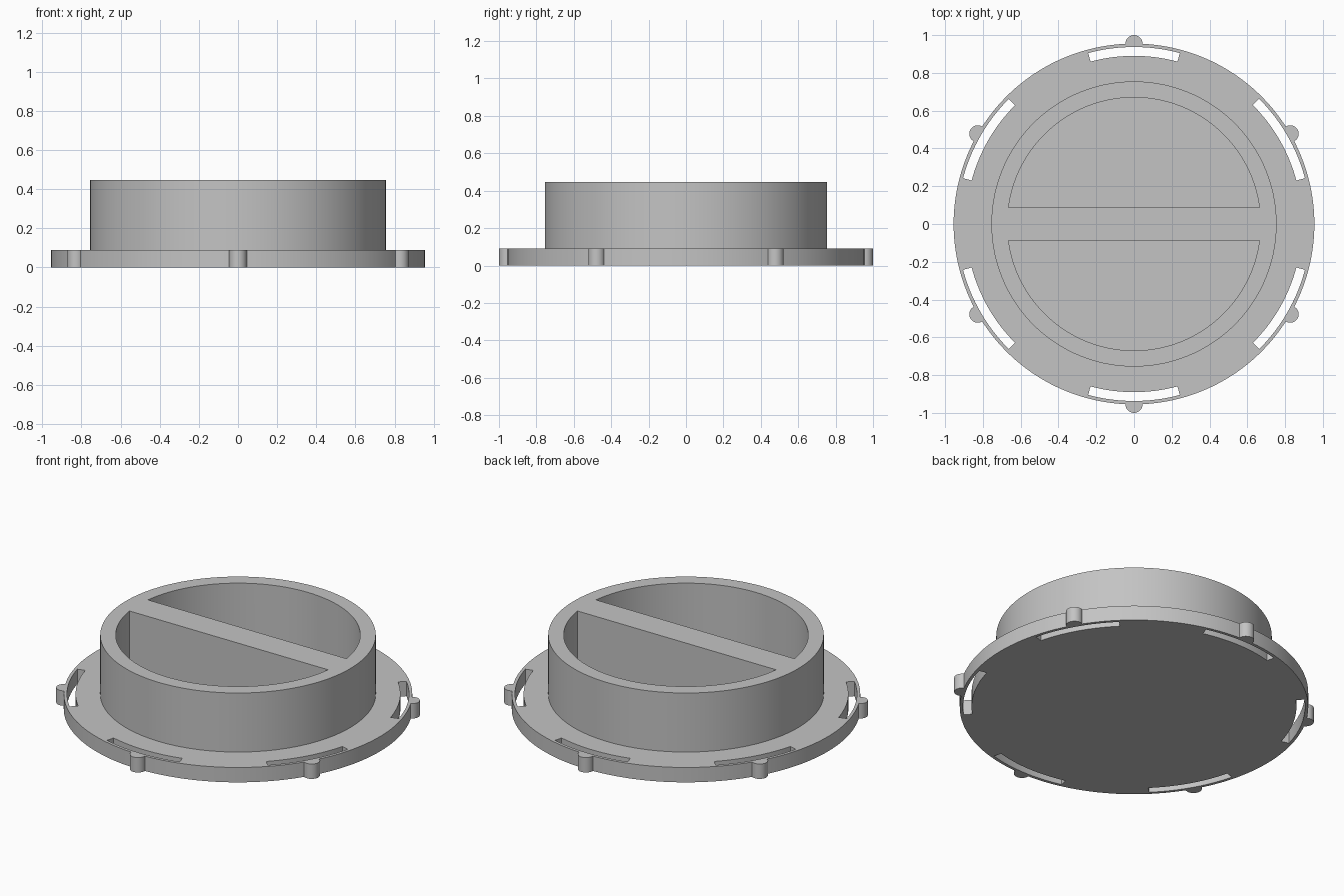
import bpy, bmesh
from math import asin, cos, sin, pi, radians

if "Cube" in bpy.data.objects:
    bpy.data.objects.remove(bpy.data.objects["Cube"])

# Main dimensions
FLANGE_R, FLANGE_H = 0.955, 0.09
NUB_R = 0.045
SLOT_IN, SLOT_OUT, SLOT_HALF = 0.89, 0.937, radians(15)
CUP_R, CUP_IN, CUP_TOP = 0.755, 0.67, 0.447
BAR_HALF = 0.088
STATIONS = [radians(30 + 60 * k) for k in range(6)]

grey = bpy.data.materials.new("plain grey")
grey.use_nodes = True
colour = (0.55, 0.55, 0.55, 1)
grey.diffuse_color = colour
grey.node_tree.nodes["Principled BSDF"].inputs["Base Color"].default_value = colour


def arc(r, a0, a1, n, cx=0, cy=0):
    """Points along a circular arc."""
    return [(cx + r * cos(a0 + (a1 - a0) * i / n),
             cy + r * sin(a0 + (a1 - a0) * i / n)) for i in range(n + 1)]


def prism(name, outlines, z0, z1):
    """Solid upright prisms from closed outlines."""
    bm = bmesh.new()
    for outline in outlines:
        face = bm.faces.new([bm.verts.new((x, y, z0)) for x, y in outline])
        top = bmesh.ops.extrude_face_region(bm, geom=[face], use_keep_orig=True)["geom"]
        verts = [v for v in top if isinstance(v, bmesh.types.BMVert)]
        bmesh.ops.translate(bm, verts=verts, vec=(0, 0, z1 - z0))
    bmesh.ops.recalc_face_normals(bm, faces=bm.faces)
    mesh = bpy.data.meshes.new(name)
    bm.to_mesh(mesh)
    bm.free()
    mesh.materials.append(grey)
    obj = bpy.data.objects.new(name, mesh)
    bpy.context.collection.objects.link(obj)
    return obj


def finish(obj, cutter):
    """Cut the openings, then smooth the round walls."""
    mod = obj.modifiers.new("openings", "BOOLEAN")
    mod.operation, mod.solver, mod.object = "DIFFERENCE", "EXACT", cutter
    cutter.hide_render = True
    bpy.ops.object.select_all(action="DESELECT")
    obj.select_set(True)
    bpy.context.view_layer.objects.active = obj
    bpy.ops.object.modifier_apply(modifier=mod.name)
    bpy.data.objects.remove(cutter)
    bpy.ops.object.shade_smooth_by_angle(angle=radians(30))


# Flange outline: six round nubs joined by rim arcs
half = 2 * asin(NUB_R / (2 * FLANGE_R))
swing = pi / 2 + half / 2
rim = []
for a in STATIONS:
    rim += arc(NUB_R, a - swing, a + swing, 20, FLANGE_R * cos(a), FLANGE_R * sin(a))
    rim += arc(FLANGE_R, a + half, a + pi / 3 - half, 24)[1:-1]
flange = prism("base_flange", [rim], 0, FLANGE_H)

# Six curved slots behind the nubs
slots = [arc(SLOT_OUT, a - SLOT_HALF, a + SLOT_HALF, 16)
         + arc(SLOT_IN, a + SLOT_HALF, a - SLOT_HALF, 16) for a in STATIONS]
finish(flange, prism("slot_cutter", slots, -0.1, FLANGE_H + 0.1))

# Round cup with two half-moon pockets, leaving a grip bar across the middle
cup = prism("cup_with_grip_bar", [arc(CUP_R, 0, 2 * pi, 144)[:-1]], FLANGE_H, CUP_TOP)
start = asin(BAR_HALF / CUP_IN)
moon = arc(CUP_IN, start, pi - start, 64)
pockets = [moon, [(-x, -y) for x, y in moon]]
finish(cup, prism("pocket_cutter", pockets, 0, CUP_TOP + 0.1))
